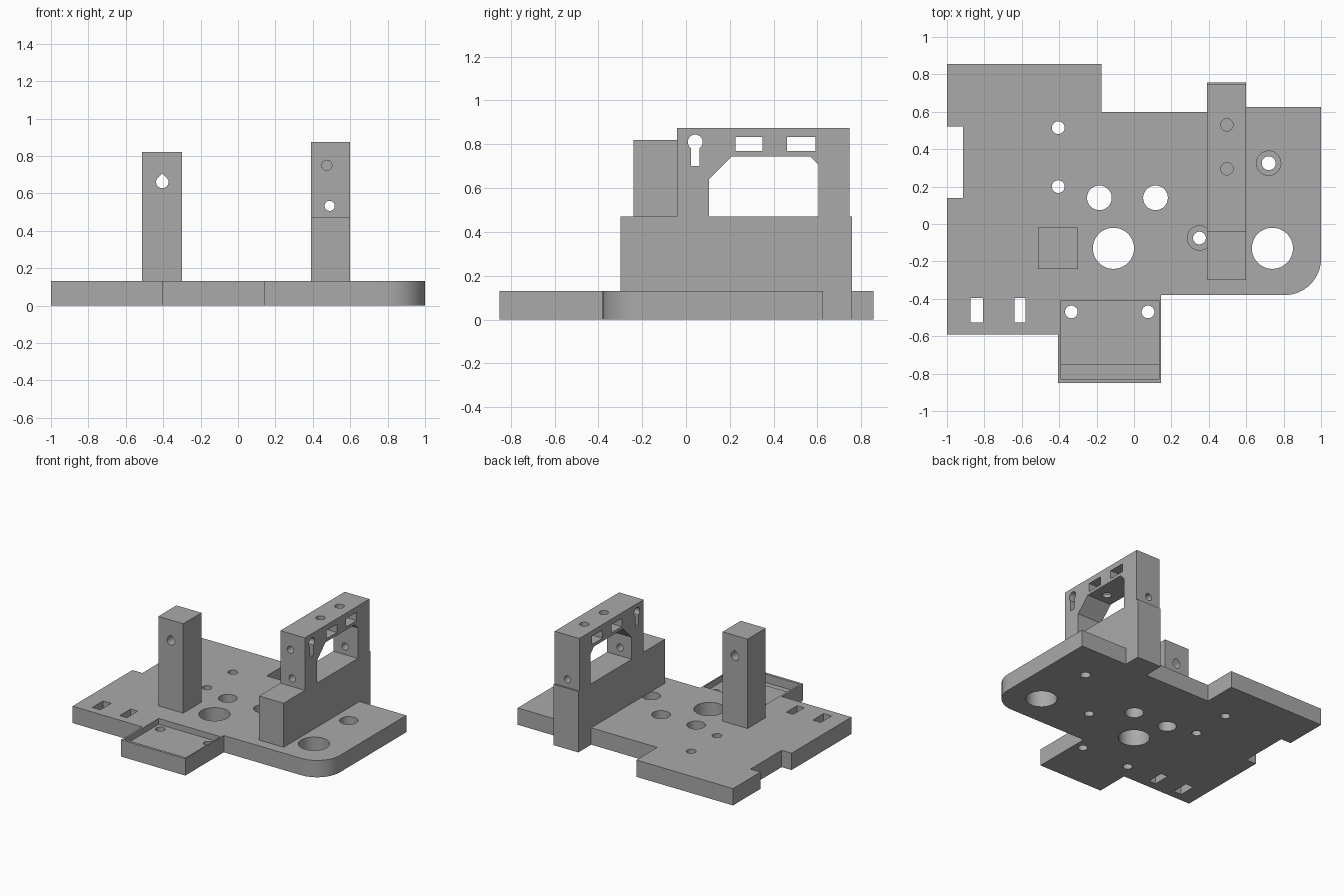
import bpy, bmesh, math

if "Cube" in bpy.data.objects:
    bpy.data.objects.remove(bpy.data.objects["Cube"])

metal = bpy.data.materials.new("plain_grey")
metal.diffuse_color = (0.40, 0.40, 0.40, 1)
metal.use_nodes = True
metal.node_tree.nodes["Principled BSDF"].inputs["Base Color"].default_value = metal.diffuse_color

# Profile coordinates (u, v) and depth w mapped onto each extrusion axis
MAP = {'x': lambda u, v, w: (w, u, v),
       'y': lambda u, v, w: (u, w, v),
       'z': lambda u, v, w: (u, v, w)}


def prism(name, pts, axis, a, b):
    """Extrude a closed profile along an axis from a to b."""
    bm = bmesh.new()
    low = [bm.verts.new(MAP[axis](u, v, a)) for u, v in pts]
    high = [bm.verts.new(MAP[axis](u, v, b)) for u, v in pts]
    bm.faces.new(low)
    bm.faces.new(high)
    n = len(pts)
    for i in range(n):
        j = (i + 1) % n
        bm.faces.new((low[i], low[j], high[j], high[i]))
    bmesh.ops.recalc_face_normals(bm, faces=bm.faces)
    me = bpy.data.meshes.new(name)
    bm.to_mesh(me)
    bm.free()
    me.materials.append(metal)
    ob = bpy.data.objects.new(name, me)
    bpy.context.collection.objects.link(ob)
    return ob


def rect(u0, u1, v0, v1):
    return [(u0, v0), (u1, v0), (u1, v1), (u0, v1)]


def arc(u, v, r, start=0, end=360, n=40):
    full = end - start == 360
    return [(u + r * math.cos(math.radians(start + (end - start) * i / n)),
             v + r * math.sin(math.radians(start + (end - start) * i / n)))
            for i in range(n if full else n + 1)]


def cut(body, pts, axis, a, b):
    """Subtract a prism from a body."""
    cutter = prism("cutter", pts, axis, a, b)
    cutter.hide_render = True
    mod = body.modifiers.new("cut", 'BOOLEAN')
    mod.operation, mod.solver, mod.object = 'DIFFERENCE', 'EXACT', cutter
    bpy.context.view_layer.objects.active = body
    bpy.ops.object.modifier_apply(modifier=mod.name)
    bpy.data.objects.remove(cutter)


T = 0.13  # plate thickness

# Base plate with notch, rounded corner and front tab
outline = [(-1, 0.855), (-1, 0.52), (-0.915, 0.52), (-0.915, 0.14), (-1, 0.14),
           (-1, -0.59), (-0.405, -0.59), (-0.405, -0.85), (0.145, -0.85),
           (0.145, -0.38)]
outline += arc(0.805, -0.185, 0.195, -90, 0, 16)
outline += [(1, 0.625), (0.60, 0.625), (0.60, 0.60), (-0.175, 0.60), (-0.175, 0.855)]
plate = prism("base_plate", outline, 'z', 0, T)

# Tray recess with a lower strip along its front
cut(plate, rect(-0.39, 0.135, -0.83, -0.41), 'z', T - 0.045, 0.3)
cut(plate, rect(-0.39, 0.135, -0.83, -0.755), 'z', T - 0.065, 0.3)

# Round holes through the plate
for x, y, r in [(-0.405, 0.515, 0.034), (-0.405, 0.2, 0.034),
                (-0.185, 0.14, 0.066), (0.115, 0.14, 0.066),
                (-0.11, -0.13, 0.11), (0.74, -0.13, 0.11),
                (0.72, 0.325, 0.037), (0.35, -0.075, 0.034),
                (-0.335, -0.47, 0.034), (0.075, -0.47, 0.034)]:
    cut(plate, arc(x, y, r), 'z', -0.1, 0.3)

# Counterbores and rectangular slots
for x, y in [(0.72, 0.325), (0.35, -0.075)]:
    cut(plate, arc(x, y, 0.065), 'z', 0.06, 0.3)
for x0, x1 in [(-0.875, -0.807), (-0.64, -0.58)]:
    cut(plate, rect(x0, x1, -0.527, -0.395), 'z', -0.1, 0.3)

# Post with a teardrop hole
post = prism("post", rect(-0.513, -0.30, -0.24, -0.018), 'z', T, 0.82)
tear = arc(-0.405, 0.66, 0.033, 135, 405, 30) + [(-0.405, 0.66 + 0.033 * math.sqrt(2))]
cut(post, tear, 'y', -0.4, 0.2)

# Tall bracket wall, reaching the ground behind the plate
wall = prism("bracket_wall",
             [(-0.30, T), (0.60, T), (0.60, 0), (0.757, 0), (0.757, 0.47),
              (0.745, 0.47), (0.745, 0.875), (-0.04, 0.875), (-0.04, 0.47),
              (-0.30, 0.47)], 'x', 0.39, 0.60)

# Window with bevelled top corners
cut(wall, [(0.105, 0.47), (0.605, 0.47), (0.605, 0.705), (0.565, 0.745),
           (0.21, 0.745), (0.105, 0.64)], 'x', 0.2, 0.8)

# Slots and keyhole through the wall
for y0, y1 in [(0.225, 0.35), (0.46, 0.59)]:
    cut(wall, rect(y0, y1, 0.768, 0.832), 'x', 0.2, 0.8)
keyhole = arc(0.042, 0.81, 0.034, -54, 234, 30) + [(0.022, 0.70), (0.062, 0.70)]
cut(wall, keyhole, 'x', 0.2, 0.8)

# Screw holes: front to back, blind front hole, and from the top
cut(wall, arc(0.49, 0.533, 0.027), 'y', -0.2, 0.9)
cut(wall, arc(0.475, 0.75, 0.027), 'y', -0.2, 0.09)
for y in (0.295, 0.53):
    cut(wall, arc(0.497, y, 0.033), 'z', 0.70, 1.0)

# Smooth the curved surfaces and keep hard edges
for ob in (plate, post, wall):
    bpy.ops.object.select_all(action='DESELECT')
    ob.select_set(True)
    bpy.context.view_layer.objects.active = ob
    bpy.ops.object.shade_smooth_by_angle(angle=math.radians(30))
